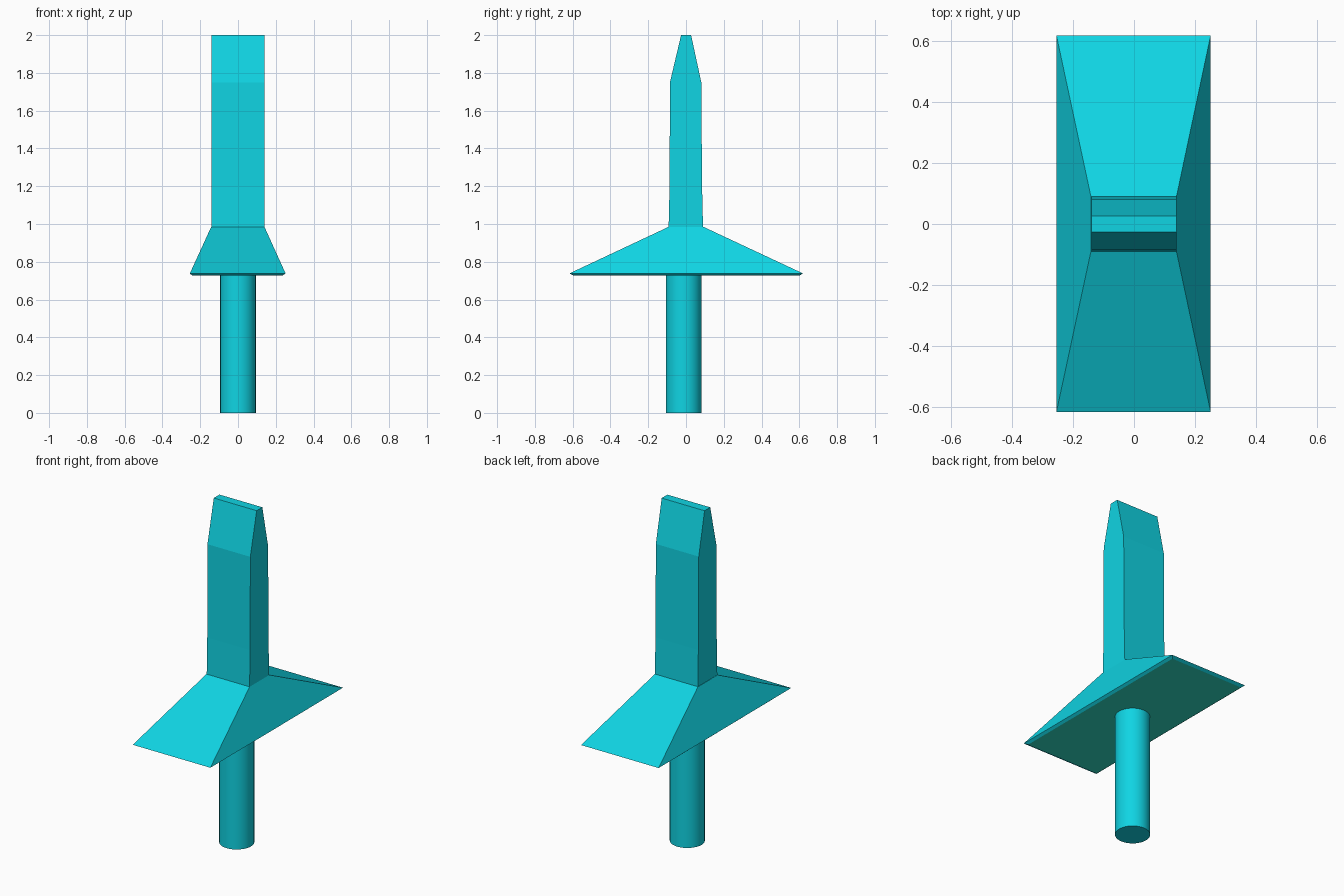
import bpy, bmesh, math

if "Cube" in bpy.data.objects:
    bpy.data.objects.remove(bpy.data.objects["Cube"])


def material(name, rgb):
    m = bpy.data.materials.new(name)
    m.diffuse_color = (*rgb, 1)
    m.use_nodes = True
    m.node_tree.nodes["Principled BSDF"].inputs["Base Color"].default_value = m.diffuse_color
    return m


cyan = material("bright cyan", (0.005, 0.66, 0.77))
green = material("teal green", (0.028, 0.72, 0.56))


def loft(name, sections, mat):
    """Stack rectangles (z, x0, x1, y0, y1) into one closed solid."""
    bm = bmesh.new()
    rings = [[bm.verts.new(p) for p in
              ((x0, y0, z), (x1, y0, z), (x1, y1, z), (x0, y1, z))]
             for z, x0, x1, y0, y1 in sections]
    bm.faces.new(rings[0][::-1])
    bm.faces.new(rings[-1])
    for a, b in zip(rings, rings[1:]):
        for i in range(4):
            j = (i + 1) % 4
            bm.faces.new((a[i], a[j], b[j], b[i]))
    me = bpy.data.meshes.new(name)
    bm.to_mesh(me)
    bm.free()
    me.materials.append(mat)
    ob = bpy.data.objects.new(name, me)
    bpy.context.collection.objects.link(ob)
    return ob


# Blade with chisel tip
loft("blade", [(0.985, -0.14, 0.14, -0.092, 0.09),
               (1.20, -0.14, 0.14, -0.087, 0.085),
               (1.75, -0.14, 0.14, -0.085, 0.081),
               (2.0, -0.14, 0.14, -0.026, 0.027)], cyan)

# Flared guard, with a thin bevelled lip and green underside
guard = loft("guard", [(0.728, -0.243, 0.237, -0.597, 0.602),
                       (0.738, -0.255, 0.252, -0.618, 0.62),
                       (0.985, -0.142, 0.14, -0.092, 0.092)], cyan)
guard.data.materials.append(green)
for f in guard.data.polygons:
    if f.normal.z < -0.95:
        f.material_index = 1

# Round handle
bpy.ops.mesh.primitive_cylinder_add(vertices=32, radius=0.094, depth=0.74,
                                    location=(0, -0.012, 0.37))
handle = bpy.context.object
handle.name = "handle"
handle.data.materials.append(cyan)
bpy.ops.object.shade_smooth_by_angle(angle=math.radians(30))
